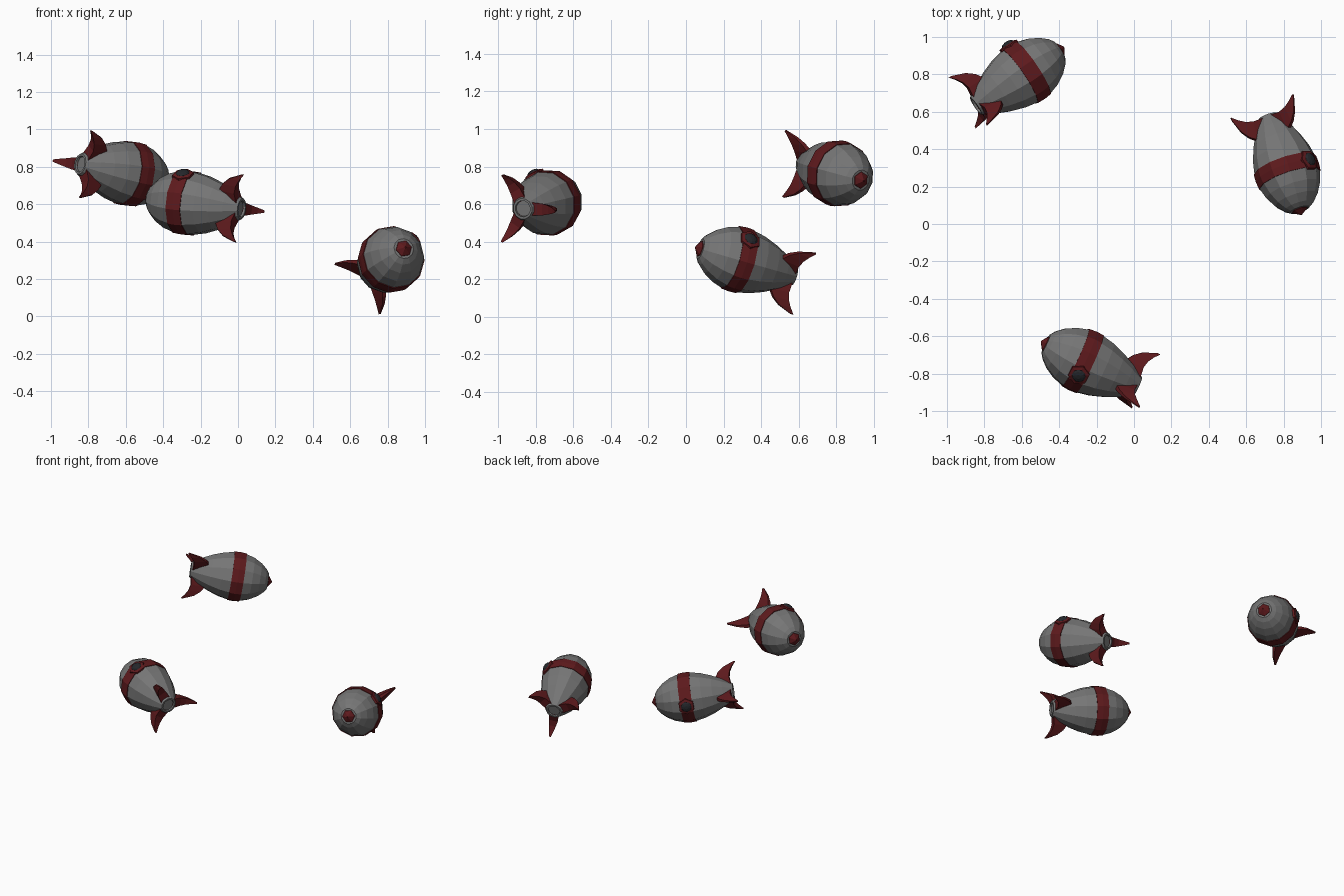
import bpy, math
from mathutils import Matrix, Vector

if "Cube" in bpy.data.objects:
    bpy.data.objects.remove(bpy.data.objects["Cube"])


def material(name, color):
    m = bpy.data.materials.new(name)
    m.diffuse_color = (*color, 1)
    m.use_nodes = True
    m.node_tree.nodes["Principled BSDF"].inputs["Base Color"].default_value = m.diffuse_color
    return m


GREY = material("hull_grey", (0.18, 0.18, 0.18))
RED = material("dark_red", (0.11, 0.01, 0.012))
GLASS = material("dark_glass", (0.018, 0.02, 0.024))


def make(name, verts, faces, mat, matrix):
    me = bpy.data.meshes.new(name)
    me.from_pydata(verts, [], faces)
    me.materials.append(mat)
    ob = bpy.data.objects.new(name, me)
    bpy.context.collection.objects.link(ob)
    ob.matrix_world = matrix
    return ob


def revolve(name, profile, sides, mat, matrix, closed=False):
    """Spin (height, radius) points round local z; ends are capped unless closed."""
    verts, faces = [], []
    for h, r in profile:
        for i in range(sides):
            a = math.tau * (i + 0.5) / sides
            verts.append((r * math.cos(a), r * math.sin(a), h))
    n = len(profile)
    for k in range(n if closed else n - 1):
        p, q = k * sides, (k + 1) % n * sides
        for i in range(sides):
            j = (i + 1) % sides
            faces.append((p + i, p + j, q + j, q + i))
    if not closed:
        faces.append(tuple(reversed(range(sides))))
        faces.append(tuple(range((n - 1) * sides, n * sides)))
    return make(name, verts, faces, mat, matrix)


def fin(name, matrix):
    """Swept fin lofted through sections: radius, front, back, half thickness."""
    sections = [(0.04, 0.125, 0.010, 0.036), (0.105, 0.118, 0.018, 0.032),
                (0.145, 0.092, 0.008, 0.024), (0.178, 0.052, -0.012, 0.016),
                (0.208, -0.022, -0.038, 0.006)]
    verts, faces = [], []
    for r, front, back, t in sections:
        verts += [(r, -t * 0.4, front), (r, t * 0.4, front), (r, t, back), (r, -t, back)]
    for k in range(len(sections) - 1):
        b = 4 * k
        for i in range(4):
            j = (i + 1) % 4
            faces.append((b + i, b + j, b + 4 + j, b + 4 + i))
    faces += [(3, 2, 1, 0), tuple(range(len(verts) - 4, len(verts)))]
    return make(name, verts, faces, RED, matrix)


HULL = [(0.012, 0.042), (0.0, 0.044), (0.0, 0.056), (0.07, 0.096), (0.14, 0.130),
        (0.215, 0.157), (0.285, 0.171), (0.37, 0.169), (0.43, 0.151),
        (0.485, 0.120), (0.525, 0.084), (0.545, 0.055)]
BAND = [(0.285, 0.168), (0.285, 0.175), (0.328, 0.177), (0.37, 0.173), (0.37, 0.166)]


def rocket(tag, tail, nose, window):
    # local frame: z runs tail to nose, x points to the window
    z = (Vector(nose) - Vector(tail)).normalized()
    w = Vector(window)
    x = (w - z * w.dot(z)).normalized()
    y = z.cross(x)
    m = Matrix((x, y, z)).transposed().to_4x4()
    m.translation = tail

    revolve("hull_" + tag, HULL, 12, GREY, m)
    revolve("hull_band_" + tag, BAND, 12, RED, m, closed=True)
    revolve("nose_cap_" + tag, [(0.54, 0.047), (0.548, 0.045), (0.574, 0.004)], 6, RED, m)

    # porthole frame and glass dome
    side = m @ Matrix.Translation((0.155, 0, 0.328)) @ Matrix.Rotation(math.pi / 2, 4, 'Y')
    revolve("porthole_frame_" + tag, [(0, 0.060), (0.020, 0.058), (0.026, 0.040)], 6, RED, side)
    dome = [(0.01, 0.038), (0.026, 0.037), (0.035, 0.028), (0.040, 0.012)]
    revolve("porthole_glass_" + tag, dome, 10, GLASS, side)

    # three tail fins, the first in line with the porthole
    for i in range(3):
        fin(f"tail_fin_{tag}_{i + 1}", m @ Matrix.Rotation(math.tau * i / 3, 4, 'Z'))


rocket("back", (-0.845, 0.63, 0.815), (-0.385, 0.94, 0.725), (-0.55, 0.83, 0.06))
rocket("front", (0.02, -0.87, 0.575), (-0.48, -0.635, 0.63), (-0.15, -0.43, 0.89))
rocket("right", (0.72, 0.575, 0.22), (0.895, 0.05, 0.37), (0.69, 0.38, 0.62))
